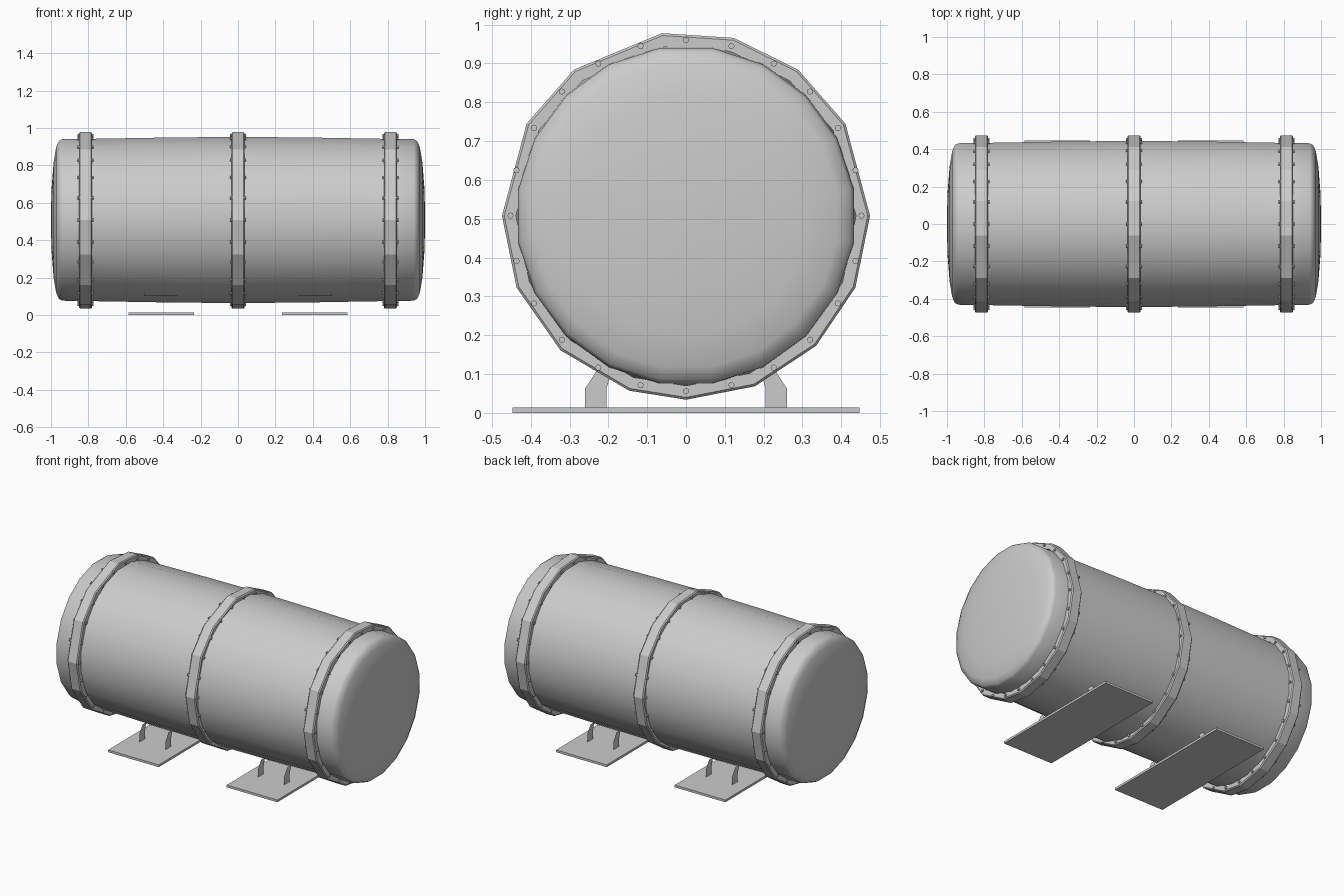
import bpy, bmesh
from math import sin, cos, pi, radians

if "Cube" in bpy.data.objects:
    bpy.data.objects.remove(bpy.data.objects["Cube"])

CZ = 0.508  # height of the barrel axis


def finish(bm, name, smooth=None):
    bmesh.ops.recalc_face_normals(bm, faces=bm.faces)
    me = bpy.data.meshes.new(name)
    bm.to_mesh(me)
    bm.free()
    ob = bpy.data.objects.new(name, me)
    bpy.context.collection.objects.link(ob)
    if smooth:
        bpy.ops.object.select_all(action='DESELECT')
        ob.select_set(True)
        bpy.context.view_layer.objects.active = ob
        bpy.ops.object.shade_smooth_by_angle(angle=radians(smooth))
    return ob


def lathe(bm, profile, angles, closed=False):
    """Sweep (x, radius) points round the barrel axis."""
    rings = [[bm.verts.new((x, r * cos(a), CZ + r * sin(a))) for a in angles]
             for x, r in profile]
    n = len(angles)
    pairs = list(zip(rings, rings[1:]))
    if closed:
        pairs.append((rings[-1], rings[0]))
    else:
        bm.faces.new(rings[0])
        bm.faces.new(rings[-1])
    for p, q in pairs:
        for i in range(n):
            j = (i + 1) % n
            bm.faces.new((p[i], p[j], q[j], q[i]))


# Barrel with slightly bulging wall and domed ends
half = [(0.4, 0.446), (0.80, 0.439), (0.94, 0.437), (0.957, 0.428),
        (0.972, 0.395), (0.986, 0.31), (0.996, 0.18), (1.0, 0.05)]
profile = [(-x, r) for x, r in reversed(half)] + [(0, 0.45)] + half
bm = bmesh.new()
lathe(bm, profile, [2 * pi * (i + 0.5) / 20 for i in range(20)])
finish(bm, "barrel", 40)

# Faceted hoops with bolts on both faces
hoop_angles = [radians(a) for a in (0, 30, 52.5, 75, 97.5, 127.5, 150, 180,
                                    203, 227, 252, 270, 292, 315, 337)]
for name, x in (("left", -0.815), ("middle", 0.0), ("right", 0.815)):
    w = 0.035
    bm = bmesh.new()
    lathe(bm, [(x - w, 0.438), (x - w, 0.468), (x - w + 0.006, 0.474),
               (x + w - 0.006, 0.474), (x + w, 0.468), (x + w, 0.438)],
          hoop_angles, closed=True)
    finish(bm, name + "_hoop")

    bm = bmesh.new()
    for s in (-1, 1):
        for i in range(24):
            a = 2 * pi * i / 24
            c = bmesh.ops.create_cone(bm, cap_ends=True, segments=8,
                                      radius1=0.008, radius2=0.008, depth=0.014)
            for v in c["verts"]:
                px, py, pz = v.co
                v.co = (x + s * (w + 0.001) + pz,
                        0.452 * cos(a) + px, CZ + 0.452 * sin(a) + py)
    finish(bm, name + "_hoop_bolts", 40)

# Two stands: base plate, four sheet legs, saddle pads against the barrel
leg = [(0.205, 0.004), (0.26, 0.004), (0.26, 0.062), (0.228, 0.112),
       (0.19, 0.112), (0.205, 0.062)]
for name, x in (("left", -0.41), ("right", 0.41)):
    bm = bmesh.new()
    bmesh.ops.create_cube(bm, size=1)
    for v in bm.verts:
        v.co = (x + v.co.x * 0.35, v.co.y * 0.894, 0.007 + v.co.z * 0.014)
    finish(bm, name + "_base_plate")

    bm = bmesh.new()
    for dx in (-0.09, 0.09):
        for s in (-1, 1):
            bm.faces.new([bm.verts.new((x + dx, s * y, z)) for y, z in leg])
    finish(bm, name + "_legs")

    bm = bmesh.new()
    for s in (-1, 1):
        low, high = [[bm.verts.new((x + dx, s * 0.448 * cos(a), CZ - 0.448 * sin(a)))
                      for dx in (-0.09, 0.09)] for a in (radians(65.5), radians(61))]
        bm.faces.new((low[0], low[1], high[1], high[0]))
    finish(bm, name + "_saddle_pads")
